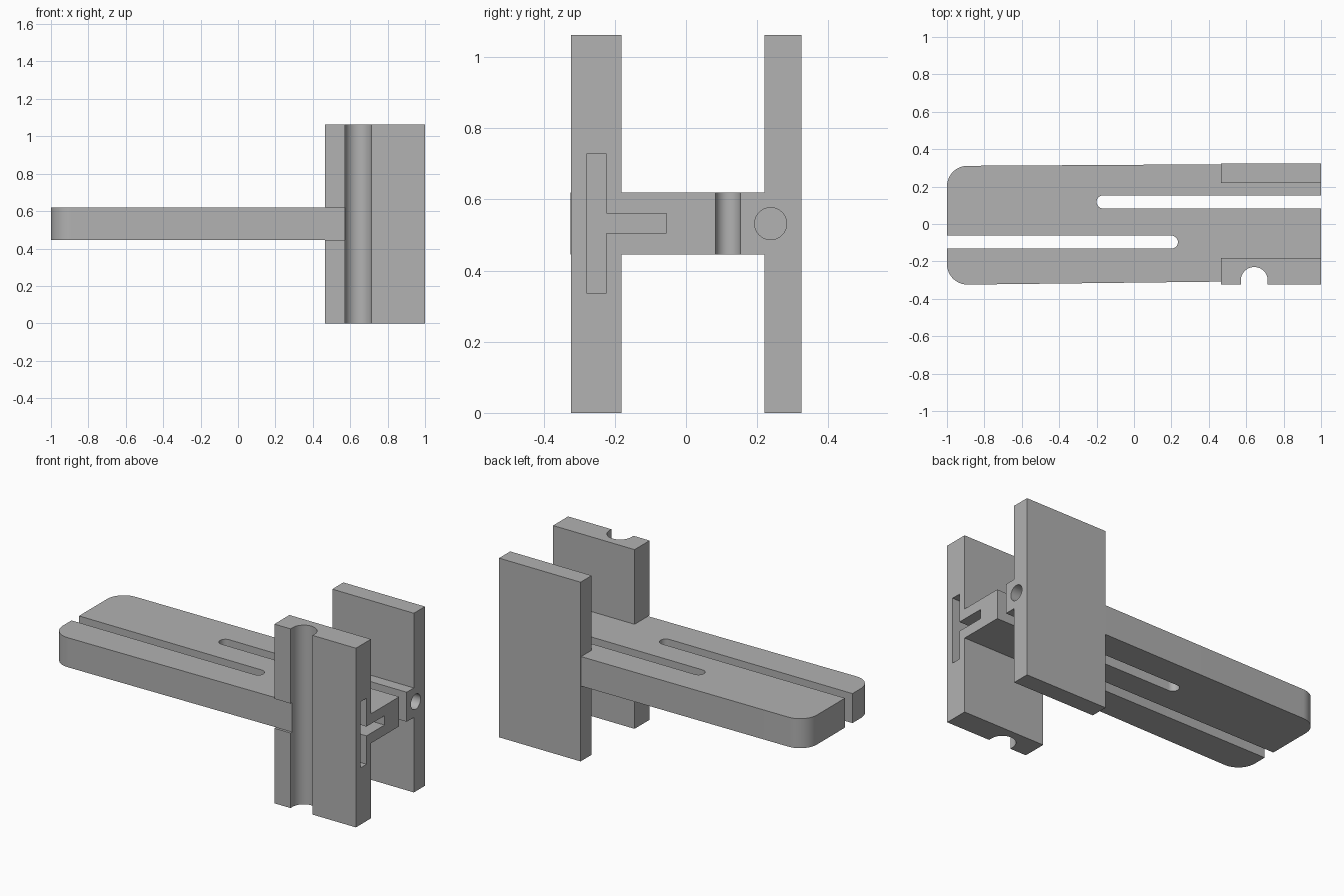
import bpy
import bmesh
from math import cos, sin, radians

if "Cube" in bpy.data.objects:
    bpy.data.objects.remove(bpy.data.objects["Cube"], do_unlink=True)

TOP = 1.063
ARM_LOW, ARM_HIGH = 0.445, 0.62
JAW_X = 0.465
FRONT = -0.323

grey = bpy.data.materials.new("plain grey")
grey.use_nodes = True
colour = (0.445, 0.445, 0.445, 1)
grey.diffuse_color = colour
grey.node_tree.nodes["Principled BSDF"].inputs["Base Color"].default_value = colour


def arc(cx, cy, r, start, end, steps=16):
    angles = [radians(start + (end - start) * i / steps) for i in range(steps + 1)]
    return [(cx + r * cos(a), cy + r * sin(a)) for a in angles]


def prism(name, outline, low, high):
    """Extrude an outline in the ground plane from low to high."""
    bm = bmesh.new()
    face = bm.faces.new([bm.verts.new((x, y, low)) for x, y in outline])
    moved = bmesh.ops.extrude_face_region(bm, geom=[face])["geom"]
    verts = [v for v in moved if isinstance(v, bmesh.types.BMVert)]
    bmesh.ops.translate(bm, vec=(0, 0, high - low), verts=verts)
    bmesh.ops.recalc_face_normals(bm, faces=bm.faces)
    mesh = bpy.data.meshes.new(name)
    bm.to_mesh(mesh)
    bm.free()
    mesh.materials.append(grey)
    obj = bpy.data.objects.new(name, mesh)
    bpy.context.collection.objects.link(obj)
    return obj


def box(name, x0, x1, y0, y1, z0, z1):
    return prism(name, [(x0, y0), (x1, y0), (x1, y1), (x0, y1)], z0, z1)


def combine(target, other, operation):
    """Apply a boolean and discard the other object."""
    mod = target.modifiers.new(operation, "BOOLEAN")
    mod.operation = operation
    mod.solver = "EXACT"
    mod.object = other
    bpy.context.view_layer.objects.active = target
    bpy.ops.object.modifier_apply(modifier=mod.name)
    bpy.data.objects.remove(other, do_unlink=True)


# Arm: slightly slanted plate with rounded far corners and two open slots
slot_r = 0.035
front_slot, back_slot = -0.097, 0.118
corner = 0.11
arm_outline = (
    arc(-1 + corner, -0.324 + corner, corner, 180, 270)
    + [(JAW_X, -0.308), (JAW_X + 0.05, -0.308), (JAW_X + 0.05, -0.21), (1, -0.21)]
    + [(1, back_slot - slot_r)]
    + arc(-0.2 + slot_r, back_slot, slot_r, 270, 90)
    + [(1, back_slot + slot_r), (1, 0.26), (0.9, 0.26), (0.9, 0.322)]
    + arc(-1 + corner, 0.311 - corner, corner, 90, 180)
    + [(-1, front_slot + slot_r)]
    + arc(0.235 - slot_r, front_slot, slot_r, 90, -90)
    + [(-1, front_slot - slot_r)]
)
body = prism("clamp_body", arm_outline, ARM_LOW, ARM_HIGH)

# Front jaw: tall block with a rounded vertical groove
groove_x, groove_r = 0.643, 0.072
jaw_outline = (
    [(JAW_X, FRONT), (groove_x - groove_r, FRONT)]
    + arc(groove_x, -0.302, groove_r, 180, 0, 24)
    + [(groove_x + groove_r, FRONT), (1, FRONT), (1, -0.182), (JAW_X, -0.182)]
)
front_jaw = prism("front_jaw", jaw_outline, 0, TOP)

# Shallow notch where the arm meets the groove
notch = box("notch_cutter", JAW_X - 0.1, groove_x, -0.4, -0.308, ARM_LOW, ARM_HIGH)
combine(front_jaw, notch, "DIFFERENCE")
combine(body, front_jaw, "UNION")

# Back jaw: plain tall plate
combine(body, box("back_jaw", JAW_X, 1, 0.22, 0.324, 0, TOP), "UNION")

# T-shaped pocket in the end face
pocket = box("pocket_cutter", 0.82, 1.1, -0.28, -0.224, 0.337, 0.728)
stem = box("stem_cutter", 0.82, 1.1, -0.25, -0.055, 0.505, 0.56)
combine(pocket, stem, "UNION")
combine(body, pocket, "DIFFERENCE")

# Round hole in the end face
bpy.ops.mesh.primitive_cylinder_add(
    vertices=40, radius=0.045, depth=0.5,
    location=(1, 0.238, 0.532), rotation=(0, radians(90), 0))
combine(body, bpy.context.object, "DIFFERENCE")

# Smooth the rounded walls, keep the edges crisp
bpy.ops.object.select_all(action="DESELECT")
body.select_set(True)
bpy.context.view_layer.objects.active = body
bpy.ops.object.shade_smooth_by_angle(angle=radians(25))
